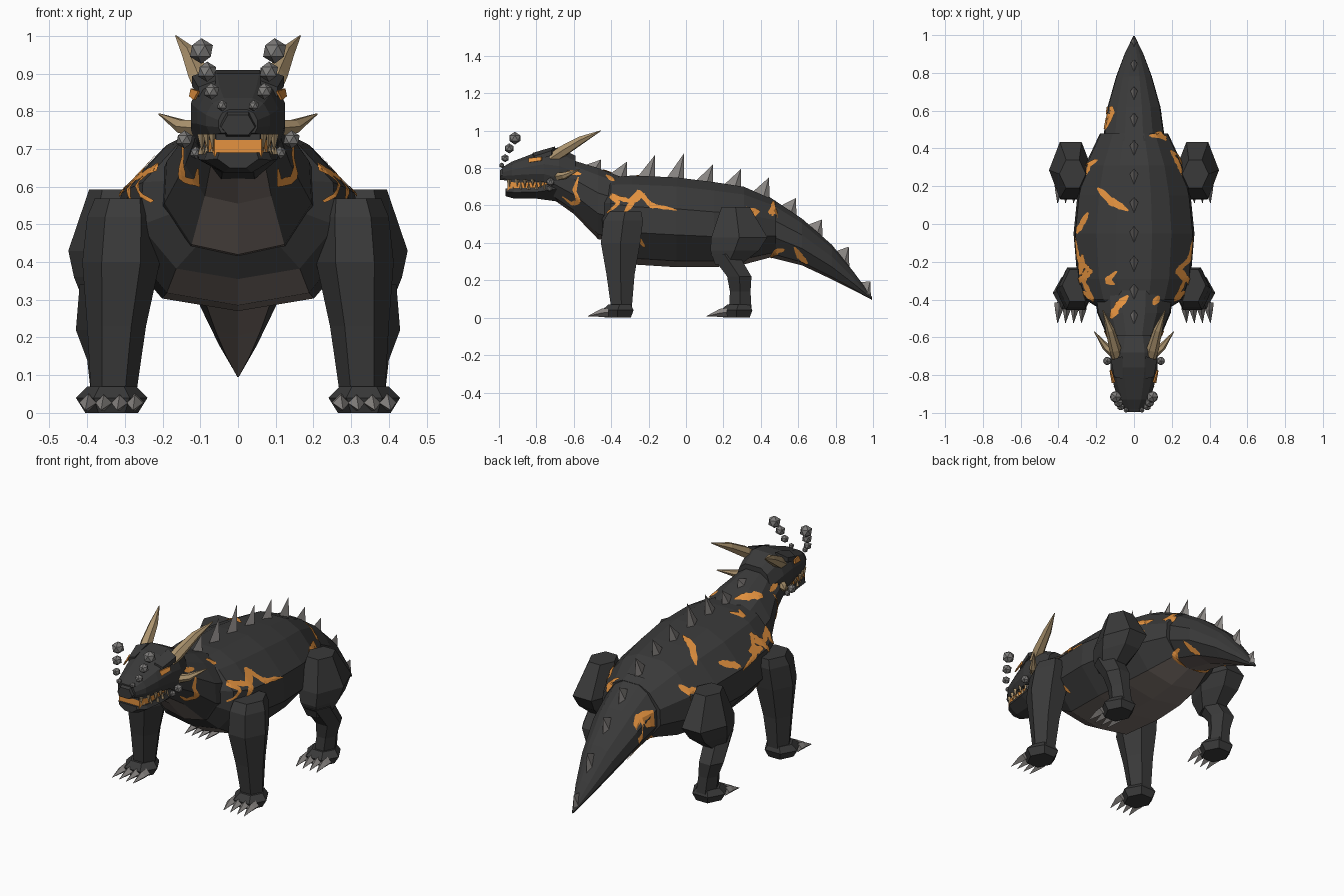
import bpy, bmesh, math, random
from mathutils import Vector
from mathutils.bvhtree import BVHTree

random.seed(4)
cube = bpy.data.objects.get("Cube")
if cube:
    bpy.data.objects.remove(cube, do_unlink=True)


def material(name, r, g, b):
    mat = bpy.data.materials.new(name)
    mat.use_nodes = True
    mat.diffuse_color = (r, g, b, 1)
    mat.node_tree.nodes["Principled BSDF"].inputs["Base Color"].default_value = (r, g, b, 1)
    return mat


HIDE = material("charcoal hide", .042, .042, .042)
BELLY = material("brown belly", .2, .165, .147)
GLOW = material("glowing orange", .78, .29, .05)
HORN = material("tan horn", .42, .3, .16)
STONE = material("grey spike", .25, .235, .225)
SMOKE = material("smoke grey", .2, .195, .19)


def build(name, verts, faces, mats, rule=None):
    """Make a flat shaded mesh object; rule picks the material of a face."""
    mesh = bpy.data.meshes.new(name)
    mesh.from_pydata([tuple(v) for v in verts], [], faces)
    bm = bmesh.new()
    bm.from_mesh(mesh)
    bmesh.ops.recalc_face_normals(bm, faces=bm.faces)
    bm.to_mesh(mesh)
    bm.free()
    for mat in mats:
        mesh.materials.append(mat)
    if rule:
        for poly in mesh.polygons:
            poly.material_index = rule(poly)
    obj = bpy.data.objects.new(name, mesh)
    bpy.context.collection.objects.link(obj)
    return obj


def skin(name, rings, mats, rule=None):
    """Join equal rings of points with quads and close both ends."""
    n = len(rings[0])
    verts = [p for ring in rings for p in ring]
    faces = [(k * n + i, k * n + (i + 1) % n, (k + 1) * n + (i + 1) % n, (k + 1) * n + i)
             for k in range(len(rings) - 1) for i in range(n)]
    faces += [tuple(range(n)), tuple(range(len(verts) - n, len(verts)))]
    return build(name, verts, faces, mats, rule)


def loft(name, half, sections, mats, rule=None):
    """Half profile (width share, height share) swept along y: y, width, top, bottom."""
    ring = half + [(-a, b) for a, b in half[-2:0:-1]]
    rings = [[(a * w, y, low + b * (top - low)) for a, b in ring] for y, w, top, low in sections]
    return skin(name, rings, mats, rule)


def limb(name, side, sections):
    """Stack of level hexagons with corners to the sides: x, y, z, x radius, y radius."""
    turn = math.pi / 3
    rings = [[(side * (x + rx * math.cos(turn * i)), y + ry * math.sin(turn * i) / math.sin(turn), z)
              for i in range(6)] for x, y, z, rx, ry in sections]
    return skin(name, rings, [HIDE])


def tube(name, points, mat, n=6):
    """Tapered tube through points given as x, y, z, radius."""
    centres = [Vector(p[:3]) for p in points]
    rings = []
    for k, c in enumerate(centres):
        along = centres[min(k + 1, len(points) - 1)] - centres[max(k - 1, 0)]
        turn = along.to_track_quat('Z', 'Y')
        rings.append([c + turn @ Vector((math.cos(math.tau * i / n), math.sin(math.tau * i / n), 0))
                      * points[k][3] for i in range(n)])
    return skin(name, rings, [mat])


# Torso, neck and tail
body_half = [(0, 1), (.3, 1), (.62, .9), (.97, .65), (1, .36), (.63, .07), (0, 0)]


def underside(first):
    """Brown for the lowest faces behind a given y."""
    return lambda p: int(p.normal.z < -.4 and abs(p.normal.x) < .5 and p.center.y > first
                         and len(p.vertices) == 4)


torso = loft("torso", body_half, [
    (-.455, .17, .72, .425), (-.4, .26, .75, .355), (-.29, .3, .76, .285), (-.05, .32, .75, .27),
    (.15, .3, .725, .27), (.31, .26, .7, .285), (.48, .18, .625, .33)], [HIDE, BELLY], underside(-.4))
neck = loft("neck", body_half, [
    (-.72, .115, .87, .64), (-.6, .14, .84, .555), (-.47, .195, .8, .42), (-.34, .21, .75, .4)],
    [HIDE, BELLY], underside(-1))
tail = loft("tail", body_half, [
    (.44, .165, .65, .325), (.62, .14, .53, .28), (.78, .095, .39, .205), (.9, .05, .24, .145),
    (.995, .004, .11, .095)], [HIDE, BELLY], underside(0))

# Skull, snout tip, lower jaw and glowing mouth
loft("skull", [(0, 1), (.45, 1), (.8, .86), (1, .55), (1, .25), (.85, 0), (0, 0)], [
    (-.98, .052, .805, .742), (-.93, .085, .835, .736), (-.85, .108, .865, .734),
    (-.76, .125, .9, .725), (-.68, .125, .91, .69), (-.59, .105, .865, .67)], [HIDE])
loft("nose", [(0, 1), (.6, 1), (1, .4), (.6, 0), (0, 0)], [
    (-.995, .045, .79, .737), (-.94, .055, .82, .732)], [HIDE])
loft("lower_jaw", [(0, 1), (.9, 1), (1, .6), (.4, 0), (0, 0)], [
    (-.965, .055, .69, .65), (-.92, .09, .692, .637), (-.8, .105, .696, .637),
    (-.68, .11, .735, .62)], [HIDE])
loft("mouth_glow", [(0, 1), (1, 1), (1, 0), (0, 0)], [
    (-.955, .062, .726, .68), (-.9, .078, .726, .68), (-.7, .09, .73, .68)], [GLOW])
loft("upper_gum", [(0, 1), (1, 1), (1, 0), (0, 0)], [
    (-.957, .058, .75, .724), (-.9, .08, .75, .724), (-.7, .095, .75, .724)], [HIDE])

for side, tag in ((1, "left"), (-1, "right")):
    # Brow and eye
    brow = [(side * .06, -.82, .875), (side * .105, -.81, .858), (side * .122, -.72, .887),
            (side * .06, -.7, .91)]
    skin("brow_" + tag, [[(x, y, z + lift) for x, y, z in brow] for lift in (-.02, .006)], [HIDE])
    skin("eye_" + tag, [[(side * (x + out), y - out, z) for x, y, z in (
        (.112, -.835, .83), (.124, -.77, .84), (.12, -.77, .86), (.1, -.835, .853))]
        for out in (0, .006)], [GLOW])

    # Horns
    tube("horn_" + tag, [(side * x, y, z, r) for x, y, z, r in (
        (.085, -.72, .85, .028), (.1, -.66, .89, .032), (.127, -.56, .95, .023),
        (.165, -.455, 1, .002))], HORN)
    tube("cheek_horn_" + tag, [(side * x, y, z, r) for x, y, z, r in (
        (.09, -.7, .755, .026), (.15, -.65, .76, .02), (.21, -.57, .793, .002))], HORN)

    # Teeth along both jaws
    for k in range(6):
        y = -.945 + k * .042
        x = side * (.066 + .03 * min(k, 2) / 2)
        tube("upper_tooth_" + tag, [(x, y, .74, .012), (x, y, .695 + .006 * (k % 2), .001)], HORN, 4)
        tube("lower_tooth_" + tag, [(x, y + .02, .685, .01), (x, y + .02, .722, .001)], HORN, 4)

    # Smoke puffs at the nostrils and jaw corners
    for x, y, z, r in ((.097, -.915, .96, .034), (.082, -.945, .905, .027), (.07, -.967, .853, .022),
                       (.042, -.985, .815, .015), (.142, -.725, .725, .024), (.112, -.73, .69, .017)):
        bm = bmesh.new()
        bmesh.ops.create_icosphere(bm, subdivisions=1, radius=r)
        mesh = bpy.data.meshes.new("smoke_puff")
        bm.to_mesh(mesh)
        bm.free()
        mesh.materials.append(SMOKE)
        puff = bpy.data.objects.new("smoke_puff_" + tag, mesh)
        puff.location = (side * x, y, z)
        bpy.context.collection.objects.link(puff)

    # Legs
    limb("front_leg_" + tag, side, [
        (.3, -.325, .568, .08, .085), (.305, -.335, .52, .095, .105), (.31, -.35, .4, .103, .105),
        (.322, -.35, .23, .078, .075), (.33, -.345, .05, .06, .055)])
    limb("thigh_" + tag, side, [
        (.325, .265, .592, .07, .075), (.335, .285, .43, .115, .15), (.34, .26, .36, .095, .13),
        (.345, .225, .285, .06, .07)])
    limb("shin_" + tag, side, [
        (.35, .205, .34, .07, .075), (.36, .285, .22, .07, .065), (.345, .29, .14, .055, .055),
        (.335, .29, .05, .055, .06)])
    for leg, y in (("front", -.365), ("hind", .27)):
        limb(leg + "_foot_" + tag, side, [
            (.335, y, 0, .07, .07), (.335, y, .04, .095, .085), (.335, y + .01, .07, .065, .06)])
        for shift in (-.062, -.021, .021, .062):
            x = side * (.335 + shift)
            tube(leg + "_claw_" + tag, [(x, y - .05, .028, .024), (x, y - .085, .026, .022),
                                        (x * 1.02, y - .16, .008, .001)], STONE, 4)

# Joined surface used to place spikes and cracks
points, polys = [], []
for obj in (torso, neck, tail):
    polys += [[i + len(points) for i in p.vertices] for p in obj.data.polygons]
    points += [v.co.copy() for v in obj.data.vertices]
surface = BVHTree.FromPolygons(points, polys)


def drop(a, b, side):
    """Cast from above (side 0) or from one flank; return a point just off the hide."""
    if side:
        start, aim = Vector((side * 2, a, b)), Vector((-side, 0, 0))
    else:
        start, aim = Vector((a, b, 2)), Vector((0, 0, -1))
    hit, normal, _, _ = surface.ray_cast(start, aim)
    if hit is None:
        return None
    return hit + normal * (.005 if normal.dot(aim) < 0 else -.005)


# Back spikes, swept to the rear
for y, z, size in ((-.455, .845, .1), (-.315, .835, .1), (-.166, .87, .1), (-.01, .88, .1),
                   (.144, .82, .1), (.294, .795, .1), (.444, .75, .095), (.588, .64, .09),
                   (.727, .525, .085), (.87, .38, .075), (.985, .195, .06)):
    width = size * .26
    foot = [(0, y - size), (width, y - size * .35), (0, y), (-width, y - size * .35)]
    base = [drop(a, b, 0) - Vector((0, 0, .02)) for a, b in foot]
    build("back_spike", base + [(0, y, z)],
          [(0, 1, 4), (1, 2, 4), (2, 3, 4), (3, 0, 4), (3, 2, 1, 0)], [STONE])


def crack(side, path, width=.013):
    """Jagged glowing strip laid on the hide."""
    path = [Vector(p) for p in path]
    samples = []
    for p, q in zip(path, path[1:]):
        steps = max(2, round((q - p).length / .014))
        across = Vector((p.y - q.y, q.x - p.x)).normalized()
        samples += [(p.lerp(q, i / steps), across) for i in range(steps + 1)]
    verts, faces = [], []
    for k, (c, across) in enumerate(samples):
        ends = min(1, .3 + 3 * min(k, len(samples) - 1 - k) / len(samples))
        half = width * ends * random.uniform(.75, 1.2)
        row = [drop(*(c + across * half * s), side) for s in (-1, 0, 1)]
        if None in row:
            continue
        if verts and (row[1] - verts[-2]).length < .08:
            n = len(verts)
            faces += [(n - 3 + j, n - 2 + j, n + 1 + j, n + j) for j in (0, 1)]
        verts += row
    build("glowing_crack", verts, faces, [GLOW])


# Cracks on both flanks
for side in (1, -1):
    crack(side, [(-.66, .65), (-.61, .612), (-.57, .62), (-.595, .68), (-.575, .75)], .011)
    crack(side, [(-.64, .78), (-.6, .772), (-.56, .765)], .011)
    crack(side, [(-.42, .56), (-.36, .61), (-.4, .65), (-.3, .62), (-.25, .67), (-.19, .6), (-.05, .575)])
    crack(side, [(-.33, .56), (-.28, .62), (-.22, .66)], .012)
    crack(side, [(-.27, .45), (-.22, .38)], .011)
    crack(side, [(.44, .32), (.49, .36), (.53, .365)], .014)
    crack(side, [(.58, .38), (.61, .33), (.65, .29)], .018)
crack(1, [(.465, .62), (.46, .54)])
crack(1, [(.3, .57), (.34, .58)])

# Cracks across the back
for path in ([(.09, .46), (.13, .475), (.17, .44)], [(.19, .39), (.23, .34), (.26, .25)],
             [(-.25, .26), (-.24, .31), (-.19, .34)], [(-.24, .06), (-.3, -.05)],
             [(-.09, -.25), (-.14, -.3), (-.1, -.32)], [(-.27, -.16), (-.28, -.27)],
             [(.1, -.43), (.13, -.38)]):
    crack(0, path, .015)
for path in ([(-.19, .19), (-.12, .12), (-.03, .07)], [(-.03, -.38), (-.08, -.43), (-.12, -.5)],
             [(-.13, .66), (-.12, .58), (-.15, .5)]):
    crack(0, path, .019)
